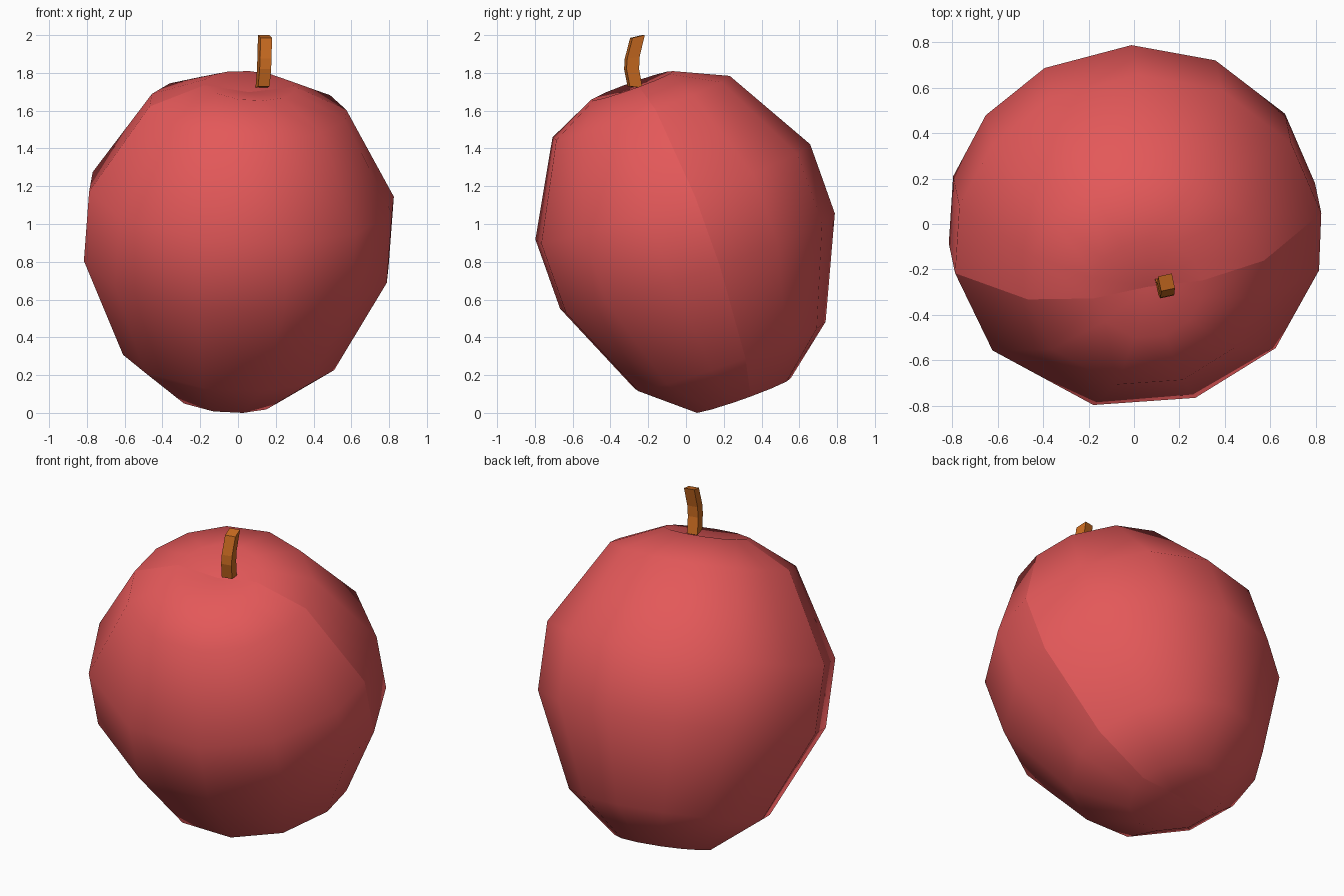
import bpy, bmesh
from math import sin, cos, radians
from mathutils import Matrix, Vector

cube = bpy.data.objects.get("Cube")
if cube:
    bpy.data.objects.remove(cube)


def material(name, color):
    mat = bpy.data.materials.new(name)
    mat.use_nodes = True
    mat.diffuse_color = color
    bsdf = next(n for n in mat.node_tree.nodes if n.type == 'BSDF_PRINCIPLED')
    bsdf.inputs["Base Color"].default_value = color
    bsdf.inputs["Roughness"].default_value = 0.7
    return mat


def loft(name, rings, mat, closed, smooth):
    """Skin a list of point rings into one object."""
    bm = bmesh.new()
    rows = [[bm.verts.new(p) for p in ring] for ring in rings]
    count = len(rows[0])
    for low, high in zip(rows, rows[1:]):
        for i in range(count if closed else count - 1):
            j = (i + 1) % count
            bm.faces.new((low[i], low[j], high[j], high[i]))
    if closed:
        bm.faces.new(rows[0])
        bm.faces.new(rows[-1])
    bmesh.ops.remove_doubles(bm, verts=bm.verts, dist=0.0005)
    bmesh.ops.recalc_face_normals(bm, faces=bm.faces)
    for face in bm.faces:
        face.smooth = smooth
    mesh = bpy.data.meshes.new(name)
    bm.to_mesh(mesh)
    bm.free()
    mesh.materials.append(mat)
    obj = bpy.data.objects.new(name, mesh)
    bpy.context.collection.objects.link(obj)
    return obj


red = material("red_skin", (0.77, 0.098, 0.1, 1))
brown = material("orange_brown_stem", (0.6, 0.15, 0.015, 1))

# Fruit flesh: two half-lathed lobes about a leaning axis, meeting at a seam
profile = [(0, -0.86), (0.27, -0.875), (0.54, -0.655), (0.775, -0.13),
           (0.775, 0.26), (0.5, 0.745), (0.23, 0.87), (0, 0.835)]
lean = (Matrix.Translation((0, 0.003, 0.9)) @ Matrix.Rotation(radians(9), 4, 'Z')
        @ Matrix.Rotation(radians(20), 4, 'X') @ Matrix.Rotation(radians(1), 4, 'Y'))


def lobe(name, depth, angles):
    rings = [[lean @ Vector((1.055 * radius * cos(radians(a)),
                             depth * radius * sin(radians(a)), height))
              for a in angles] for radius, height in profile]
    return loft(name, rings, red, False, True)


lobes = [lobe("front_lobe", -0.995, (0, 20, 50, 80, 112, 150, 180)),
         lobe("back_lobe", 1.015, (0, 26, 55, 82, 110, 134, 157, 180))]

# Rest the fruit on the ground
lowest = min(v.co.z for o in lobes for v in o.data.vertices)
for o in lobes:
    o.data.transform(Matrix.Translation((0, 0, -lowest)))

# Stem: a bent square rod, with each section tilted along the bend
path = [((0.13, -0.27, 1.725), -6), ((0.138, -0.288, 1.82), 0),
        ((0.14, -0.285, 1.88), 8), ((0.143, -0.257, 1.993), 13)]
rings = []
for centre, tilt in path:
    turn = Matrix.Rotation(radians(12), 3, 'Z') @ Matrix.Rotation(radians(tilt), 3, 'X')
    rings.append([Vector(centre) + turn @ Vector((x * 0.031, y * 0.034, 0))
                  for x, y in ((-1, -1), (1, -1), (1, 1), (-1, 1))])
loft("stem", rings, brown, True, False)
